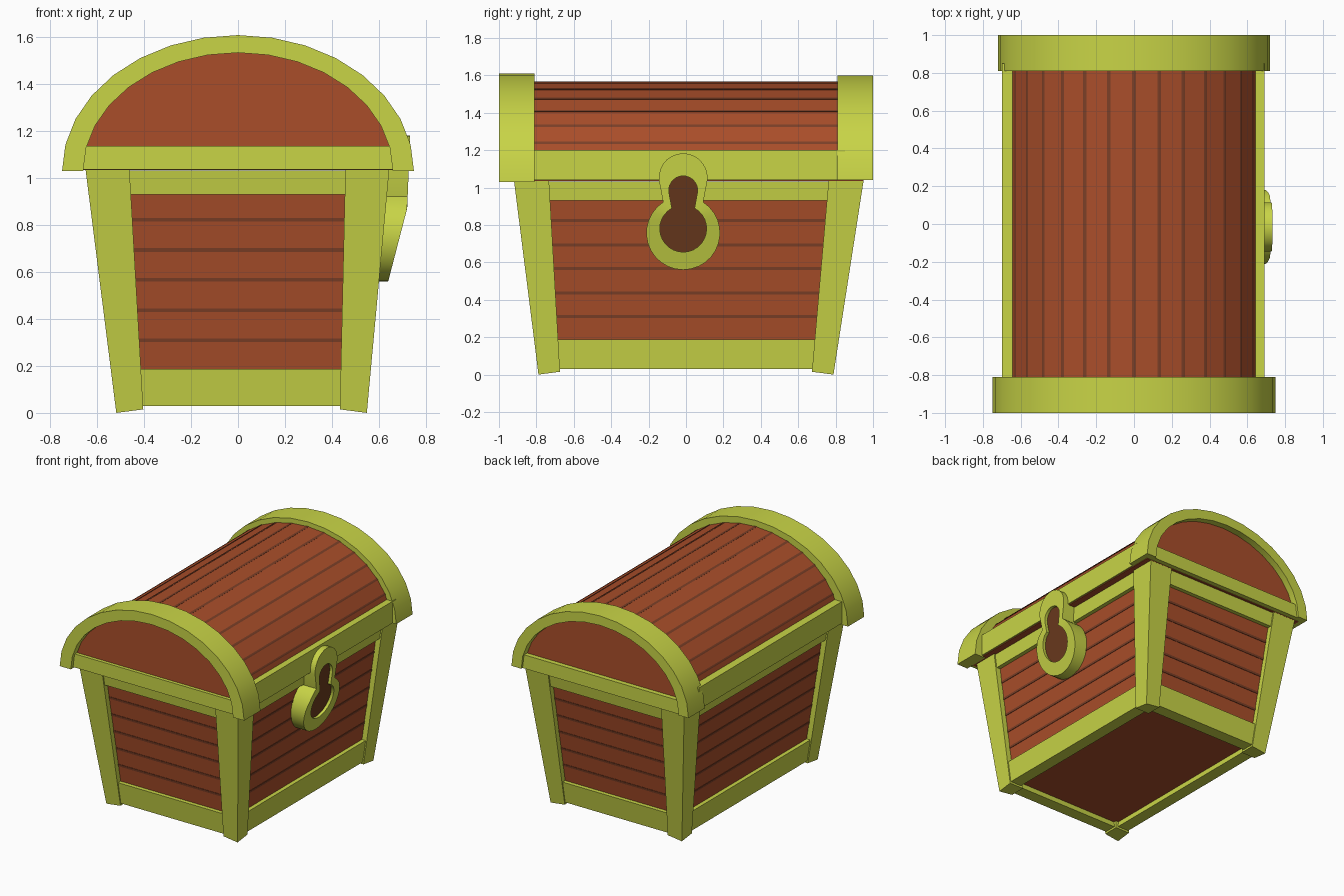
import bpy, bmesh
from math import sin, cos, pi, radians

if "Cube" in bpy.data.objects:
    bpy.data.objects.remove(bpy.data.objects["Cube"])


def mat(name, rgb):
    m = bpy.data.materials.new(name)
    m.diffuse_color = (*rgb, 1)
    m.use_nodes = True
    m.node_tree.nodes["Principled BSDF"].inputs["Base Color"].default_value = m.diffuse_color
    return m


TRIM = mat("yellow_green_trim", (.58, .66, .062))
WOOD = mat("red_wood", (.40, .076, .023))
SEAM = mat("dark_seam", (.20, .05, .02))
HOLE = mat("keyhole_brown", (.15, .043, .013))


def loft(name, material, parts, closed=False, smooth=False):
    """Each part is a list of equal-sized cross-sections, bridged and capped."""
    bm = bmesh.new()
    for sections in parts:
        rows = [[bm.verts.new(p) for p in s] for s in sections]
        n = len(rows[0])
        pairs = list(zip(rows, rows[1:])) + ([(rows[-1], rows[0])] if closed else [])
        for a, b in pairs:
            for i in range(n):
                j = (i + 1) % n
                bm.faces.new((a[i], a[j], b[j], b[i]))
        if not closed:
            bm.faces.new(rows[0])
            bm.faces.new(rows[-1])
    bmesh.ops.recalc_face_normals(bm, faces=bm.faces)
    me = bpy.data.meshes.new(name)
    bm.to_mesh(me)
    bm.free()
    me.materials.append(material)
    ob = bpy.data.objects.new(name, me)
    bpy.context.collection.objects.link(ob)
    if smooth:
        bpy.ops.object.select_all(action='DESELECT')
        ob.select_set(True)
        bpy.context.view_layer.objects.active = ob
        bpy.ops.object.shade_smooth_by_angle(angle=radians(30))
    return ob


def quad(x0, x1, y0, y1, z):
    return [(x0, y0, z), (x1, y0, z), (x1, y1, z), (x0, y1, z)]


def box(x0, x1, y0, y1, z0, z1):
    return [quad(x0, x1, y0, y1, z0), quad(x0, x1, y0, y1, z1)]


def extent(z, inset=0.0):
    """Outer limits of the tapered body at height z."""
    t = (z - .01) / 1.03
    return (-.52 - .13 * t + inset, .55 + .095 * t - inset,
            -.79 - .13 * t + inset, .79 + .16 * t - inset)


def body_slice(z0, z1, inset):
    return [quad(*extent(z, inset), z) for z in (z0, z1)]


# Tapered body with plank seams
loft("body_panels", WOOD, [body_slice(.07, 1.0, .04)])
loft("body_plank_seams", SEAM,
     [body_slice(z - .008, z + .008, .037) for z in (.31, .437, .567, .694, .823)])


# Corner posts, widening upwards
def post_section(z, w, ix, iy, lift):
    e = extent(z)
    x, y = e[ix], e[2 + iy]
    xi, yi = x + (w, -w)[ix], y + (w, -w)[iy]
    return [(x, y, z), (xi, y, z + lift), (xi, yi, z + lift), (x, yi, z + lift)]


loft("corner_posts", TRIM,
     [[post_section(0, .115, ix, iy, .015), post_section(1.035, .187, ix, iy, 0)]
      for ix in (0, 1) for iy in (0, 1)])


# Top and bottom rails between the posts
def rails(z0, z1, inset=.01, thick=.09):
    out = []
    for side in range(4):
        part = []
        for z in (z0, z1):
            e = list(extent(z, inset))
            across = 2 if side < 2 else 0
            e[across] += .05
            e[across + 1] -= .05
            e[side ^ 1] = e[side] + (thick if side % 2 == 0 else -thick)
            part.append(quad(*e, z))
        out.append(part)
    return out


loft("body_bottom_rails", TRIM, rails(.03, .187))
loft("body_top_rails", TRIM, rails(.93, 1.032))

# Barrel lid with seams along its facets
SEG = 16


def arc(a, b, z, y):
    return [(a * cos(pi * k / SEG), y, z + b * sin(pi * k / SEG)) for k in range(SEG + 1)]


loft("lid_barrel", WOOD, [[arc(.68, .53, 1.035, y) for y in (-.95, .95)]])
pts = arc(.682, .532, 1.035, 0)
seams = []
for k in range(2, SEG - 1):
    (px, _, pz), (x, _, z), (nx, _, nz) = pts[k - 1:k + 2]
    tri = [(x + (px - x) * .07, z + (pz - z) * .07), (x, z),
           (x + (nx - x) * .07, z + (nz - z) * .07),
           (x * .97, 1.035 + (z - 1.035) * .97)]
    seams.append([[(u, y, v) for u, v in tri] for y in (-.9, .9)])
loft("lid_plank_seams", SEAM, seams)


# End arches
def arch(name, y0, y1, z, a, b, ai, bi):
    rings = zip(arc(a, b, z, y0), arc(a, b, z, y1), arc(ai, bi, z, y1), arc(ai, bi, z, y0))
    loft(name, TRIM, [list(map(list, rings))], smooth=True)


arch("front_lid_arch", -1, -.81, 1.03, .75, .58, .66, .505)
arch("back_lid_arch", .81, 1, 1.04, .72, .56, .64, .49)

# Lid rails
loft("lid_side_rails", TRIM, [box(.62, .69, -.85, .85, 1.04, 1.2),
                              box(-.70, -.62, -.85, .85, 1.04, 1.2)])
loft("lid_end_rails", TRIM, [box(-.66, .66, -.975, -.90, 1.038, 1.138),
                             box(-.65, .65, .90, .985, 1.04, 1.14)])


# Lock plate: figure-eight rim around a recessed keyhole
def keyhole(cz, r, neck, uz, ur):
    lower = [(r * sin(t), cz + r * cos(t)) for t in
             (radians(neck + (360 - 2 * neck) * i / 24) for i in range(25))]
    upper = [(-ur * cos(t), uz + ur * sin(t)) for t in
             (radians(-8 + 196 * i / 14) for i in range(15))]
    return [(y - .015, z) for y, z in lower + upper]


def lock_x(z):
    return .64 + .26 * (z - .56) if z < .87 else .721 + .04 * (z - .87)


outer = keyhole(.757, .197, 33, 1.053, .13)
inner = keyhole(.78, .125, 29, .985, .077)
loft("lock_rim", TRIM,
     [[[(.56, *o), (lock_x(o[1]), *o), (lock_x(i[1]), *i), (.56, *i)]
       for o, i in zip(outer, inner)]], closed=True, smooth=True)
loft("lock_keyhole", HOLE,
     [[[(.57, y, z) for y, z in inner], [(lock_x(z) - .022, y, z) for y, z in inner]]])
